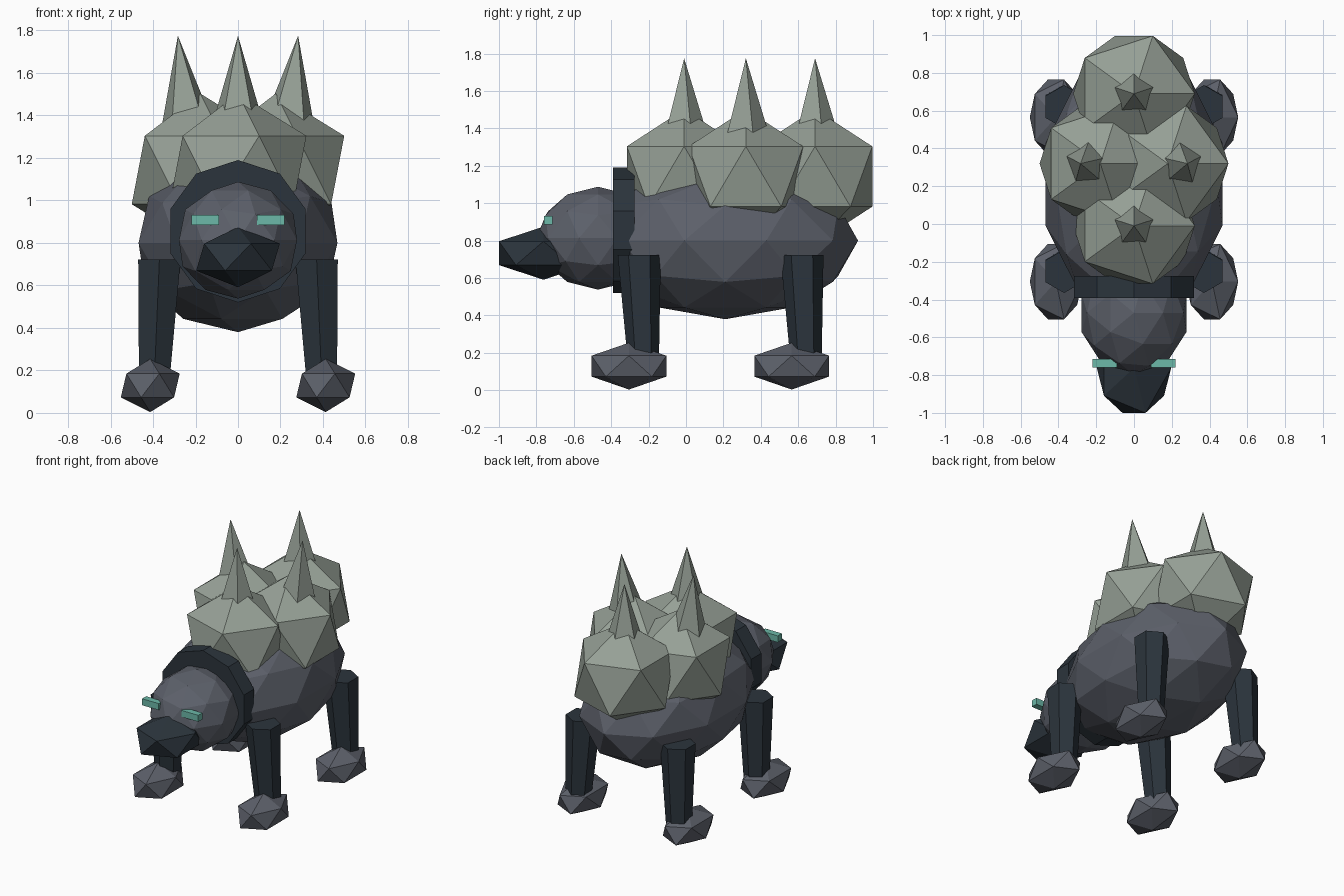
import bpy, bmesh, math
from mathutils import Vector, Matrix

if "Cube" in bpy.data.objects:
    bpy.data.objects.remove(bpy.data.objects["Cube"])


def material(name, rgb):
    m = bpy.data.materials.new(name)
    lin = [((c / 255 + 0.055) / 1.055) ** 2.4 for c in rgb]
    m.diffuse_color = (*lin, 1)
    m.use_nodes = True
    m.node_tree.nodes["Principled BSDF"].inputs["Base Color"].default_value = m.diffuse_color
    return m


SLATE = material("slate_grey", (92, 96, 106))
DARK = material("dark_blue_grey", (43, 52, 60))
ROCK = material("pale_stone", (150, 160, 150))
TEAL = material("teal", (108, 184, 168))


def finish(name, bm, mat):
    me = bpy.data.meshes.new(name)
    bm.to_mesh(me)
    bm.free()
    me.materials.append(mat)
    ob = bpy.data.objects.new(name, me)
    bpy.context.collection.objects.link(ob)
    return ob


def ball(name, center, radii, mat, level=1):
    """Faceted ellipsoid."""
    bm = bmesh.new()
    bmesh.ops.create_icosphere(
        bm, subdivisions=level, radius=1,
        matrix=Matrix.Translation(center) @ Matrix.Diagonal((*radii, 1)))
    return finish(name, bm, mat)


def prism(name, start, end, r0, r1, sides, mat, turn=0.0):
    """Tapered prism between two points, with level end caps."""
    bm = bmesh.new()
    rings = []
    for p, r in ((start, r0), (end, r1)):
        if r == 0:
            rings.append([bm.verts.new(p)] * sides)
            continue
        rings.append([bm.verts.new(Vector(p) + Vector((
            r * math.sin(turn + math.tau * i / sides),
            r * math.cos(turn + math.tau * i / sides), 0)))
            for i in range(sides)])
        bm.faces.new(rings[-1])
    for i in range(sides):
        j = (i + 1) % sides
        quad = [rings[0][i], rings[0][j], rings[1][j], rings[1][i]]
        bm.faces.new(list(dict.fromkeys(quad)))
    bmesh.ops.recalc_face_normals(bm, faces=bm.faces)
    return finish(name, bm, mat)


# Body, head and snout
ball("body", (0, 0.21, 0.80), (0.492, 0.71, 0.42), SLATE, 2)
ball("head", (0, -0.47, 0.813), (0.292, 0.33, 0.275), SLATE, 2)
ball("snout", (0, -0.762, 0.733), (0.22, 0.28, 0.142), DARK)

# Ten-sided collar, standing upright behind the head
bm = bmesh.new()
bmesh.ops.create_cone(
    bm, cap_ends=True, segments=10, radius1=0.335, radius2=0.335, depth=0.115,
    matrix=Matrix.Translation((0, -0.333, 0.855)) @ Matrix.Rotation(math.pi / 2, 4, 'X'))
finish("collar", bm, DARK)

# Eyes
for side, x in (("left", -0.155), ("right", 0.155)):
    bm = bmesh.new()
    bmesh.ops.create_cube(
        bm, size=1, matrix=Matrix.Translation((x, -0.737, 0.908))
        @ Matrix.Diagonal((0.13, 0.046, 0.046, 1)))
    finish(side + "_eye", bm, TEAL)

# Legs and feet
for end, y in (("front", -0.305), ("rear", 0.565)):
    for side, s in (("left", -1), ("right", 1)):
        prism(f"{end}_{side}_leg", (s * 0.395, y + 0.078, 0.13),
              (s * 0.37, y + 0.055, 0.722), 0.082, 0.115, 6, DARK)
        ball(f"{end}_{side}_foot", (s * 0.413, y, 0.129),
             (0.155, 0.235, 0.125), SLATE)

# Boulders on the back, each with a five-sided spike
for name, x, y in (("front", 0, -0.01), ("rear", 0, 0.69),
                   ("left", -0.178, 0.32), ("right", 0.178, 0.32)):
    ball(name + "_boulder", (x, y, 1.143), (0.36, 0.36, 0.36), ROCK)
    prism(name + "_spike", (x * 1.26, y, 1.25), (x * 1.59, y, 1.775),
          0.16, 0, 5, ROCK)
